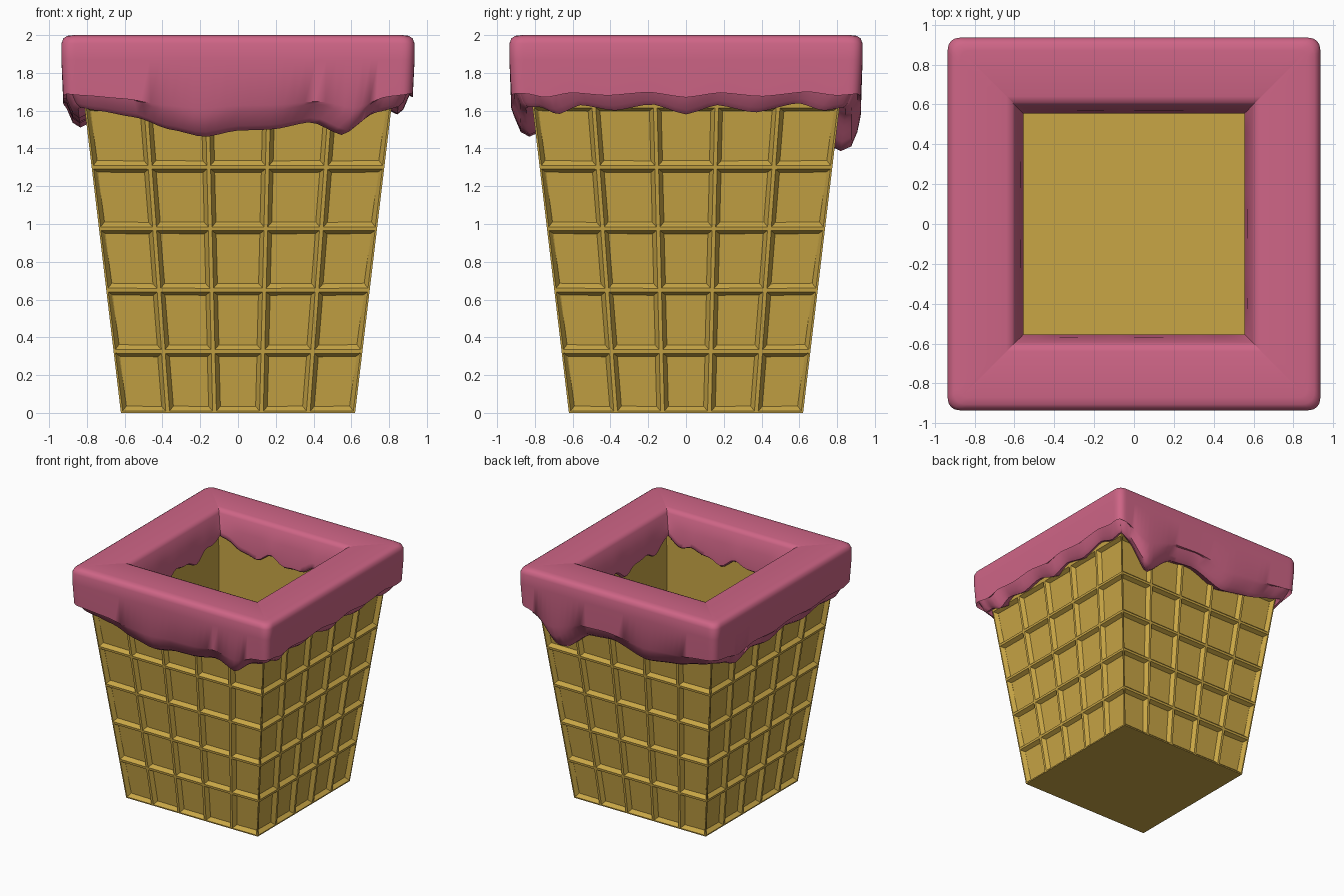
import bpy, bmesh, math
from mathutils import Vector

if "Cube" in bpy.data.objects:
    bpy.data.objects.remove(bpy.data.objects["Cube"])

SIDES = 4


def material(name, color):
    m = bpy.data.materials.new(name)
    m.diffuse_color = color
    m.use_nodes = True
    m.node_tree.nodes["Principled BSDF"].inputs["Base Color"].default_value = m.diffuse_color
    return m


def finish(name, bm, mat, angle):
    bmesh.ops.recalc_face_normals(bm, faces=bm.faces)
    me = bpy.data.meshes.new(name)
    bm.to_mesh(me)
    bm.free()
    ob = bpy.data.objects.new(name, me)
    bpy.context.collection.objects.link(ob)
    me.materials.append(mat)
    bpy.ops.object.select_all(action='DESELECT')
    ob.select_set(True)
    bpy.context.view_layer.objects.active = ob
    bpy.ops.object.shade_smooth_by_angle(angle=math.radians(angle))
    return ob


def turn(side, along, out, z):
    # side 0 front, 1 right, 2 back, 3 left; "along" runs counter-clockwise
    c, s = ((1, 0), (0, 1), (-1, 0), (0, -1))[side]
    return Vector((along * c + out * s, along * s - out * c, z))


def cup_half(z):
    return 0.62 + 0.119 * z


# waffle cup: tapered square with recessed cells
bm = bmesh.new()
rows = [0.325 * i for i in range(6)] + [1.9]
cols = [-1 + 0.4 * i for i in range(6)]
cells = []


def quad(*pts):
    return bm.faces.new([bm.verts.new(p) for p in pts])


FLOOR, IN_LOW, IN_TOP = 0.1, 0.57, 0.61
for k in range(SIDES):
    for r in range(6):
        z0, z1 = rows[r], rows[r + 1]
        h0, h1 = cup_half(z0), cup_half(z1)
        for a, b in zip(cols, cols[1:]):
            f = quad(turn(k, a * h0, h0, z0), turn(k, b * h0, h0, z0),
                     turn(k, b * h1, h1, z1), turn(k, a * h1, h1, z1))
            if r < 5:
                cells.append(f)
    # inner wall and rim
    ht = cup_half(1.9)
    quad(turn(k, IN_LOW, IN_LOW, FLOOR), turn(k, -IN_LOW, IN_LOW, FLOOR),
         turn(k, -IN_TOP, IN_TOP, 1.9), turn(k, IN_TOP, IN_TOP, 1.9))
    quad(turn(k, -ht, ht, 1.9), turn(k, ht, ht, 1.9),
         turn(k, IN_TOP, IN_TOP, 1.9), turn(k, -IN_TOP, IN_TOP, 1.9))
quad(*[turn(k, IN_LOW, IN_LOW, FLOOR) for k in range(4)])
quad(*[turn(k, 0.62, 0.62, 0) for k in (3, 2, 1, 0)])
for f in cells:
    f.normal_update()
bmesh.ops.inset_individual(bm, faces=cells, thickness=0.014)
bmesh.ops.inset_individual(bm, faces=cells, thickness=0.03, depth=-0.032)
bmesh.ops.remove_doubles(bm, verts=bm.verts, dist=0.0005)
finish("waffle_cup", bm, material("waffle", (0.58, 0.38, 0.06, 1)), 20)

# icing: a thick square ring with dripping outer and inner edges
CORNER = 1.62
drips = [
    [(-.82, 1.6), (-.6, 1.565), (-.4, 1.5), (-.2, 1.46), (0, 1.495), (.2, 1.5),
     (.43, 1.54), (.62, 1.47), (.8, 1.59)],
    [(-.85, 1.62), (-.75, 1.58), (-.61, 1.63), (-.42, 1.6), (-.2, 1.635), (0, 1.58),
     (.18, 1.63), (.4, 1.59), (.65, 1.64), (.8, 1.6)],
    [(-.85, 1.58), (-.63, 1.38), (-.35, 1.55), (-.1, 1.57), (.25, 1.48), (.55, 1.52),
     (.8, 1.58)],
    [(-.8, 1.58), (-.62, 1.51), (-.4, 1.57), (-.15, 1.53), (.1, 1.58), (.35, 1.54),
     (.6, 1.58), (.8, 1.56)],
]


def drip(side, x):
    pts = [(-0.94, CORNER)] + drips[side] + [(0.94, CORNER)]
    for (x0, z0), (x1, z1) in zip(pts, pts[1:]):
        if x <= x1:
            t = max(0, (x - x0) / (x1 - x0))
            t = 0.5 * t + 0.5 * t * t * (3 - 2 * t)
            return z0 + (z1 - z0) * t
    return CORNER


def profile(zo, zi):
    # half-width, height, corner radius
    return [(cup_half(zo) - 0.03, zo + 0.03, 0.0), (cup_half(zo) + 0.035, zo, 0.03),
            (0.875, zo + 0.025, 0.05), (0.907, zo + 0.1, 0.06),
            (0.925, zo * 0.5 + 0.88, 0.06), (0.935, 1.87, 0.06), (0.935, 1.955, 0.06),
            (0.925, 1.982, 0.06), (0.905, 1.996, 0.06), (0.87, 2.0, 0.04),
            (0.64, 2.0, 0.0), (0.61, 1.992, 0.0), (0.595, 1.97, 0.0), (0.57, 1.87, 0.0),
            (0.555, zi + 0.05, 0.0), (0.555, zi + 0.015, 0.0), (0.575, zi, 0.0),
            (0.64, zi + 0.03, 0.0)]


bm = bmesh.new()
N = 48
columns = []
for k in range(SIDES):
    for i in range(N):
        t = math.sin(math.pi / 2 * (-1 + 2 * i / N))
        zi = 1.79 - (1 - t ** 4) * (0.09 + 0.03 * math.sin(9 * t + 1.7 * k)
                                   + 0.015 * math.sin(17 * t + k))
        col = []
        for h, z, r in profile(drip(k, t * 0.93), zi):
            p = Vector((t * h, h))
            q = Vector((max(-h + r, min(h - r, p.x)), h - r))
            if r > 0:
                p = q + (p - q).normalized() * r
            col.append(bm.verts.new(turn(k, p.x, p.y, z)))
        columns.append(col)
for a, b in zip(columns, columns[1:] + columns[:1]):
    n = len(a)
    for j in range(n):
        bm.faces.new((a[j], b[j], b[(j + 1) % n], a[(j + 1) % n]))
finish("icing", bm, material("pink_icing", (0.62, 0.13, 0.24, 1)), 50)
